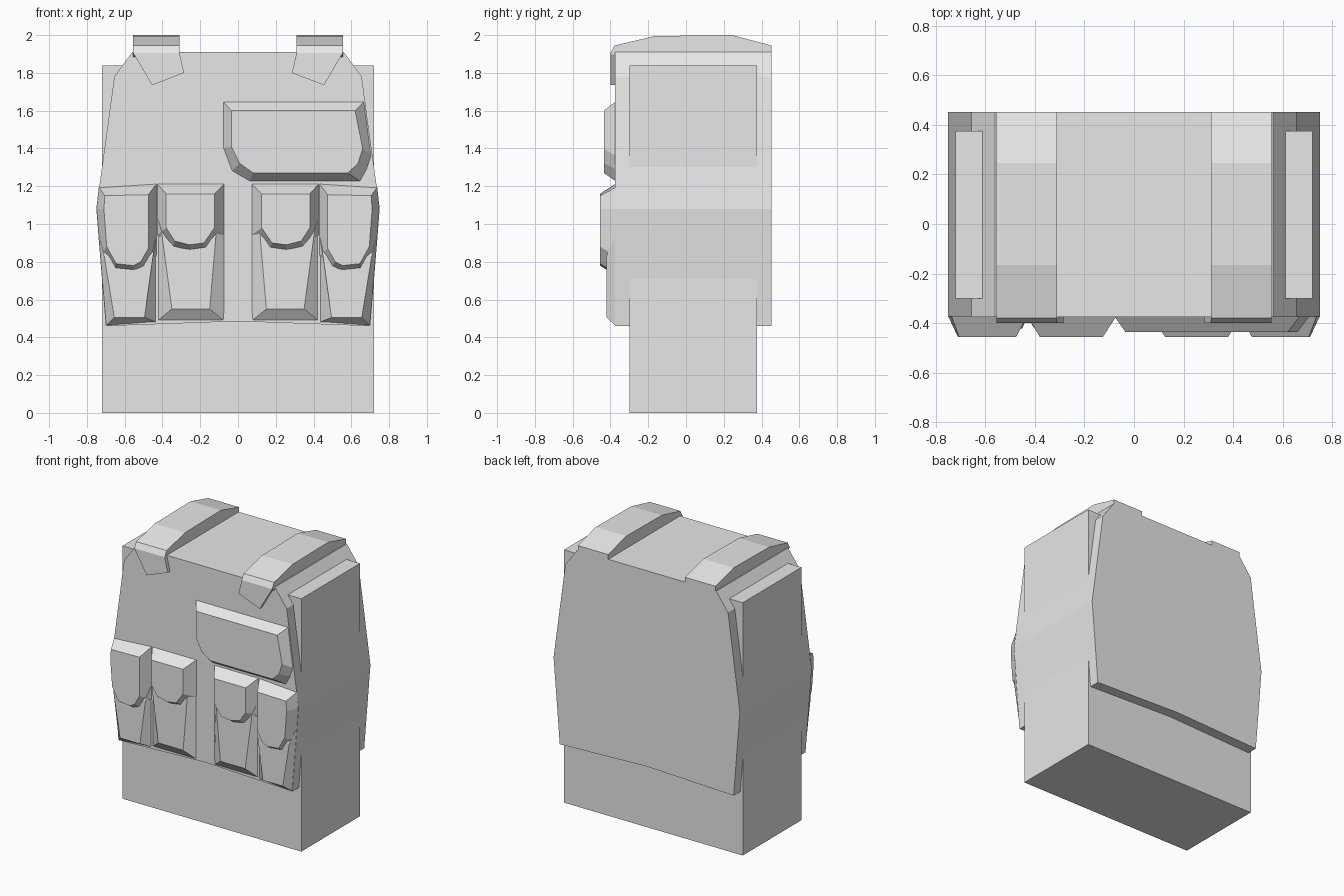
import bpy
import bmesh

default = bpy.data.objects.get("Cube")
if default:
    bpy.data.objects.remove(default, do_unlink=True)

grey = bpy.data.materials.new("plain grey")
grey.use_nodes = True
grey.diffuse_color = (0.8, 0.8, 0.8, 1)
grey.node_tree.nodes["Principled BSDF"].inputs["Base Color"].default_value = (0.8, 0.8, 0.8, 1)

VEST_FRONT, VEST_BACK = -0.375, 0.452


def loft(name, loop_a, loop_b, mirrored=False):
    """Closed solid between two loops with equal point counts."""
    bm = bmesh.new()
    a = [bm.verts.new(p) for p in loop_a]
    b = [bm.verts.new(p) for p in loop_b]
    bm.faces.new(a)
    bm.faces.new(b[::-1])
    for i in range(len(a)):
        j = (i + 1) % len(a)
        bm.faces.new((a[i], b[i], b[j], a[j]))
    bmesh.ops.recalc_face_normals(bm, faces=bm.faces)
    mesh = bpy.data.meshes.new(name)
    bm.to_mesh(mesh)
    bm.free()
    mesh.materials.append(grey)
    obj = bpy.data.objects.new(name, mesh)
    bpy.context.collection.objects.link(obj)
    if mirrored:
        obj.modifiers.new("Mirror", "MIRROR").use_axis[0] = True
    return obj


def at_y(points, y):
    return [(x, y, z) for x, z in points]


def at_x(points, x):
    return [(x, y, z) for y, z in points]


def pouch(name, base, face, depth, mirrored=True):
    """Bevelled pouch rising from the vest front."""
    loft(name, at_y(base, VEST_FRONT + 0.005), at_y(face, VEST_FRONT - depth), mirrored)


# Torso block
torso = [(-0.72, 0), (0.72, 0), (0.72, 1.84), (-0.72, 1.84)]
loft("torso", at_y(torso, -0.30), at_y(torso, 0.375))

# Vest shell
half = [(0.70, 0.46), (0.75, 1.08), (0.655, 1.78), (0.56, 1.91)]
vest = [(0, 0.485)] + half + [(-x, z) for x, z in reversed(half)]
loft("vest", at_y(vest, VEST_FRONT), at_y(vest, VEST_BACK))

# Shoulder straps and their front tabs
strap = [(-0.40, 1.905), (-0.378, 1.945), (-0.165, 1.995), (0.245, 2.0),
         (VEST_BACK, 1.945), (VEST_BACK, 1.88), (-0.37, 1.88)]
loft("shoulder_strap", at_x(strap, 0.31), at_x(strap, 0.555), True)
tab = [(0.31, 1.905), (0.285, 1.80), (0.455, 1.735), (0.555, 1.905)]
loft("strap_tab", at_y(tab, -0.40), at_y(tab, -0.37), True)

# Chest pouch on the left side
pouch("chest_pouch",
      [(-0.08, 1.65), (-0.08, 1.40), (-0.035, 1.28), (0.06, 1.225),
       (0.65, 1.225), (0.685, 1.29), (0.708, 1.36), (0.67, 1.65)],
      [(-0.035, 1.60), (-0.035, 1.41), (0.01, 1.32), (0.08, 1.27),
       (0.58, 1.27), (0.635, 1.32), (0.66, 1.40), (0.62, 1.60)],
      0.06, mirrored=False)

# Inner belt pouches: tapered pocket under a flap
pouch("inner_pocket",
      [(0.43, 1.05), (0.43, 0.485), (0.07, 0.485), (0.07, 1.05)],
      [(0.405, 0.96), (0.35, 0.55), (0.15, 0.55), (0.115, 0.96)], 0.042)
pouch("inner_flap",
      [(0.43, 1.215), (0.43, 0.94), (0.35, 0.85), (0.255, 0.835),
       (0.16, 0.85), (0.07, 0.94), (0.07, 1.215)],
      [(0.38, 1.16), (0.38, 0.98), (0.335, 0.91), (0.255, 0.89),
       (0.18, 0.90), (0.125, 0.98), (0.125, 1.16)], 0.08)

# Outer belt pouches follow the vest edge
pouch("outer_pocket",
      [(0.43, 0.95), (0.43, 0.48), (0.70, 0.46), (0.74, 0.95)],
      [(0.45, 0.83), (0.495, 0.505), (0.655, 0.505), (0.708, 0.83)], 0.046)
pouch("outer_flap",
      [(0.43, 1.215), (0.43, 0.83), (0.48, 0.745), (0.55, 0.725),
       (0.65, 0.735), (0.73, 0.83), (0.75, 1.08), (0.737, 1.195)],
      [(0.475, 1.155), (0.475, 0.87), (0.515, 0.80), (0.555, 0.78),
       (0.645, 0.79), (0.695, 0.88), (0.71, 1.08), (0.705, 1.15)], 0.08)
